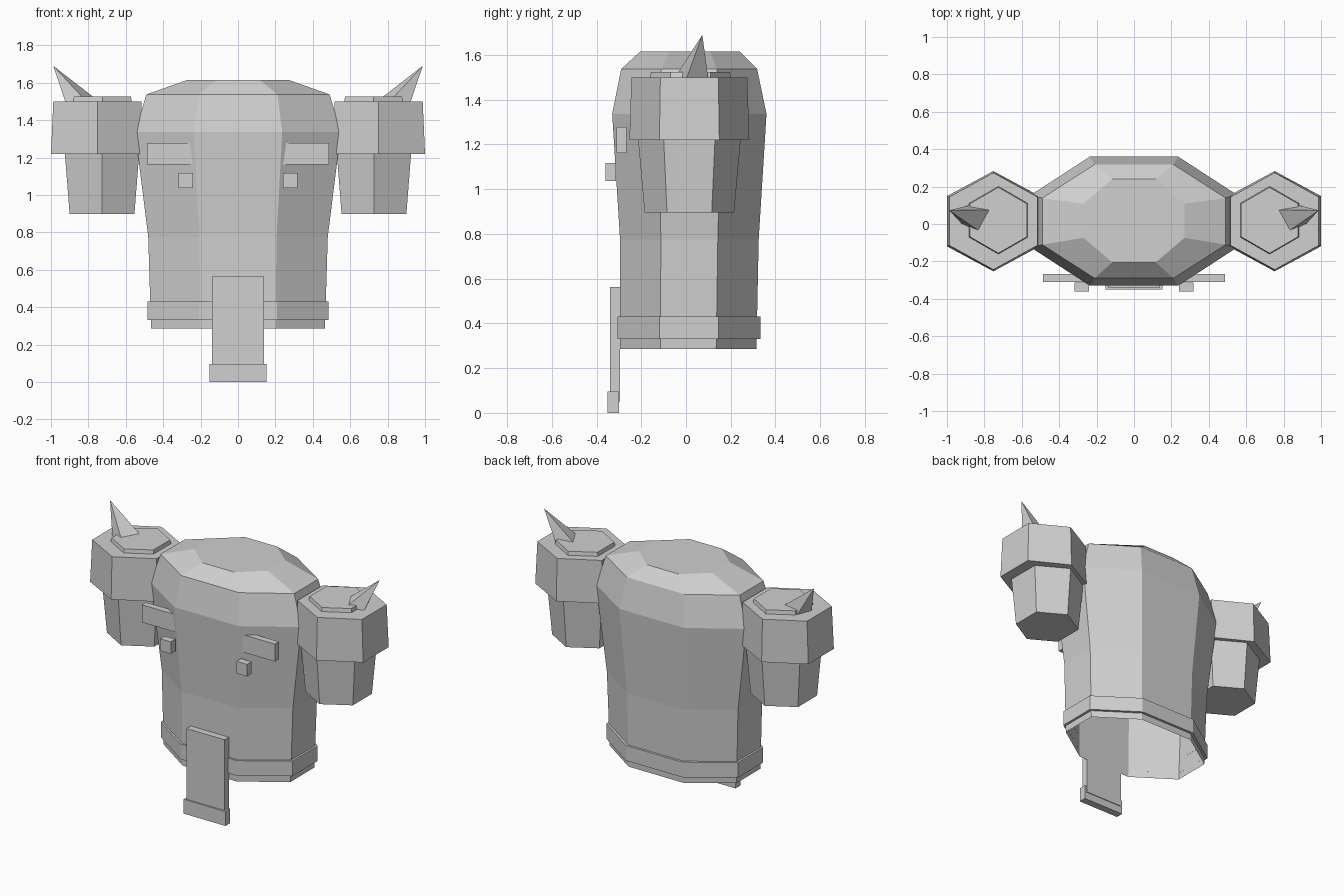
import bpy, bmesh, math

if "Cube" in bpy.data.objects:
    bpy.data.objects.remove(bpy.data.objects["Cube"])

grey = bpy.data.materials.new("light grey")
grey.diffuse_color = (0.63, 0.63, 0.63, 1)
grey.use_nodes = True
grey.node_tree.nodes["Principled BSDF"].inputs["Base Color"].default_value = grey.diffuse_color


def finish(name, bm):
    bmesh.ops.recalc_face_normals(bm, faces=bm.faces)
    me = bpy.data.meshes.new(name)
    bm.to_mesh(me)
    bm.free()
    me.materials.append(grey)
    ob = bpy.data.objects.new(name, me)
    bpy.context.collection.objects.link(ob)
    return ob


def octagon(z, a, y0, y1):
    b, c = (y1 - y0) / 2, (y0 + y1) / 2
    u, v = 0.43 * a, 0.41 * b
    return [(x, c + y, z) for x, y in ((a, -v), (a, v), (u, b), (-u, b),
                                       (-a, v), (-a, -v), (-u, -b), (u, -b))]


def hexagon(z, cx, cy, r, sx=1.0):
    return [(cx + sx * r * math.cos(t), cy + r * math.sin(t), z)
            for t in (math.radians(30 + 60 * i) for i in range(6))]


def loft(name, rings, bottom=True, top=True):
    bm = bmesh.new()
    rs = [[bm.verts.new(p) for p in ring] for ring in rings]
    n = len(rs[0])
    for lo, hi in zip(rs, rs[1:]):
        for i in range(n):
            j = (i + 1) % n
            bm.faces.new((lo[i], lo[j], hi[j], hi[i]))
    if bottom:
        bm.faces.new(rs[0][::-1])
    if top:
        bm.faces.new(rs[-1])
    return finish(name, bm)


def box(name, x0, x1, y0, y1, z0, z1):
    return loft(name, [[(x0, y0, z), (x1, y0, z), (x1, y1, z), (x0, y1, z)]
                       for z in (z0, z1)])


# Head: eight-sided shell, open underneath
loft("head", [octagon(0.285, 0.465, -0.295, 0.315),
              octagon(0.775, 0.48, -0.295, 0.325),
              octagon(1.337, 0.55, -0.33, 0.36),
              octagon(1.537, 0.49, -0.29, 0.318),
              octagon(1.615, 0.27, -0.205, 0.24)], bottom=False)

# Band round the lower rim
loft("lower_band", [octagon(0.33, 0.466, -0.295, 0.316),
                    octagon(0.33, 0.483, -0.307, 0.333),
                    octagon(0.43, 0.483, -0.307, 0.333),
                    octagon(0.43, 0.469, -0.295, 0.318)], bottom=False, top=False)

# Hanging front plate with its thicker end
box("front_plate", -0.14, 0.14, -0.34, -0.295, 0.05, 0.563)
box("front_plate_end", -0.153, 0.153, -0.35, -0.30, 0.0, 0.095)

for side, s in (("right", 1), ("left", -1)):
    # Brow and eye blocks
    box("brow_" + side, s * 0.235, s * 0.487, -0.31, -0.267, 1.162, 1.278)
    box("eye_" + side, s * 0.24, s * 0.318, -0.36, -0.312, 1.037, 1.117)

    # Six-sided side bun: wide upper part, narrow lower part, raised disc
    loft("bun_" + side, [hexagon(1.22, s * 0.752, 0.015, 0.268, 1.068),
                         hexagon(1.5, s * 0.752, 0.015, 0.259, 1.05)])
    loft("bun_lower_" + side, [hexagon(0.897, s * 0.727, 0.015, 0.2),
                               hexagon(1.23, s * 0.727, 0.015, 0.23)])
    loft("bun_disc_" + side, [hexagon(1.49, s * 0.725, 0.02, 0.183),
                              hexagon(1.525, s * 0.725, 0.02, 0.176)])

    # Spike leaning outwards
    bm = bmesh.new()
    base = [bm.verts.new((s * x, y, z)) for x, y, z in
            ((0.775, 0.075, 1.525), (0.825, -0.04, 1.515),
             (0.92, 0.0, 1.49), (0.88, 0.10, 1.49))]
    tip = bm.verts.new((s * 0.988, 0.073, 1.69))
    bm.faces.new(base)
    for i in range(4):
        bm.faces.new((base[i], base[(i + 1) % 4], tip))
    finish("spike_" + side, bm)
